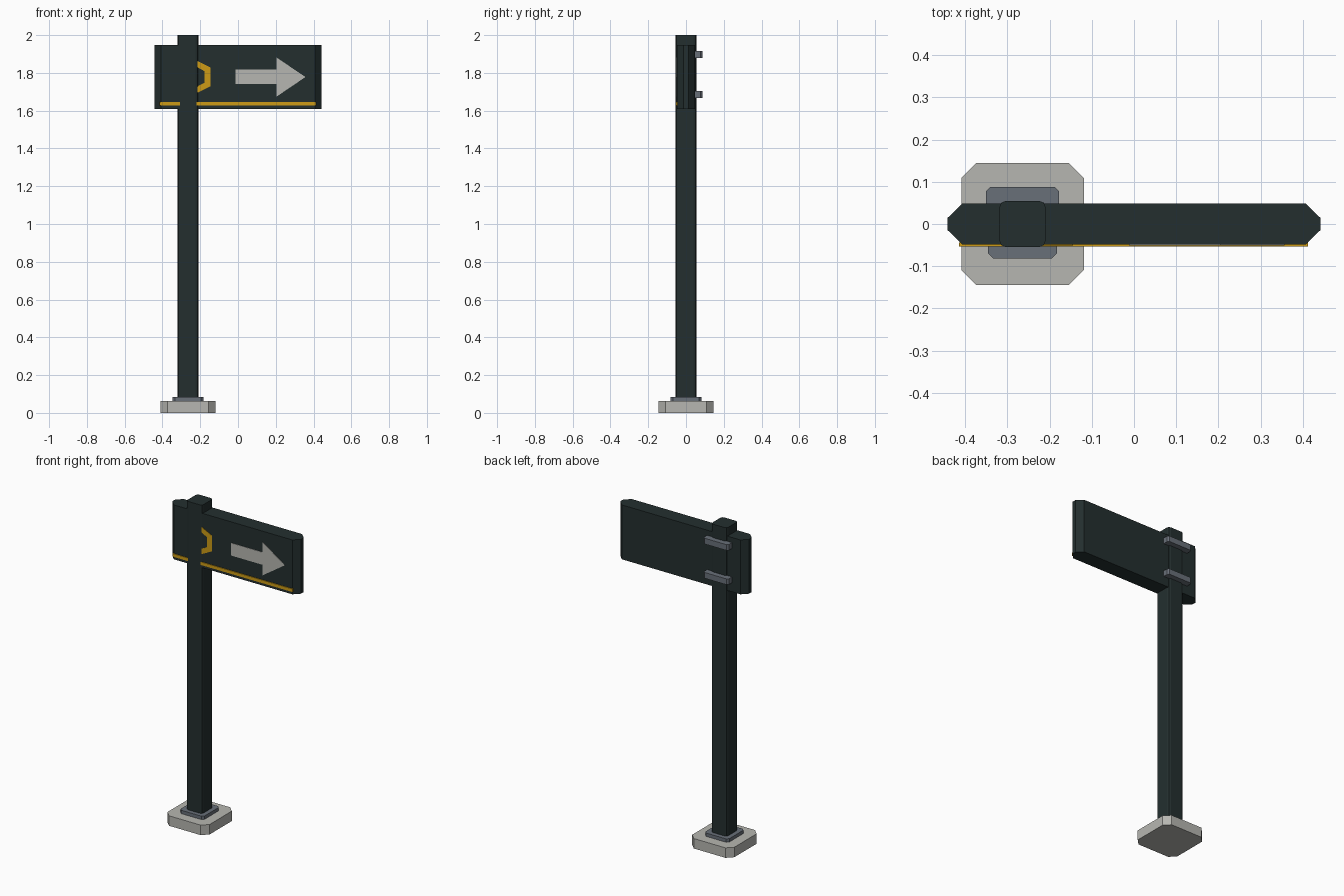
import bpy
import bmesh

cube = bpy.data.objects.get("Cube")
if cube:
    bpy.data.objects.remove(cube, do_unlink=True)


def material(name, rgb):
    m = bpy.data.materials.new(name)
    m.use_nodes = True
    m.diffuse_color = (*rgb, 1)
    m.node_tree.nodes["Principled BSDF"].inputs["Base Color"].default_value = (*rgb, 1)
    return m


DARK = material("dark green paint", (0.017, 0.028, 0.028))
PALE = material("pale grey", (0.47, 0.47, 0.44))
STEEL = material("steel grey", (0.14, 0.16, 0.19))
AMBER = material("amber", (0.61, 0.33, 0.008))


def prism(name, points, low, high, mat, axis="z"):
    """Extrude an outline: (x, y) along z, or (x, z) along y."""
    def place(p, h):
        return (p[0], p[1], h) if axis == "z" else (p[0], h, p[1])
    bm = bmesh.new()
    face = bm.faces.new([bm.verts.new(place(p, low)) for p in points])
    new = bmesh.ops.extrude_face_region(bm, geom=[face])["geom"]
    for v in new:
        if isinstance(v, bmesh.types.BMVert):
            v.co = place((v.co.x, v.co.y if axis == "z" else v.co.z), high)
    bmesh.ops.recalc_face_normals(bm, faces=bm.faces)
    mesh = bpy.data.meshes.new(name)
    bm.to_mesh(mesh)
    bm.free()
    mesh.materials.append(mat)
    obj = bpy.data.objects.new(name, mesh)
    bpy.context.collection.objects.link(obj)
    return obj


def chamfered(cx, hx, hy, a, b):
    """Rectangle outline with corners cut by a in x and b in y."""
    return [(cx - hx + a, -hy), (cx + hx - a, -hy), (cx + hx, -hy + b), (cx + hx, hy - b),
            (cx + hx - a, hy), (cx - hx + a, hy), (cx - hx, hy - b), (cx - hx, -hy + b)]


POST_X = -0.264

# Footing, flange and post
prism("footing", chamfered(POST_X, 0.145, 0.145, 0.036, 0.036), 0, 0.062, PALE)
prism("flange", chamfered(POST_X, 0.082, 0.082, 0.013, 0.013), 0.062, 0.083, STEEL)
post = prism("post", [(POST_X + x, y) for x, y in
                      ((-0.055, -0.055), (0.055, -0.055), (0.055, 0.055), (-0.055, 0.055))],
             0.083, 2.0, DARK)
bevel = post.modifiers.new("rounded corners", "BEVEL")
bevel.width = 0.016
bevel.segments = 2
bevel.limit_method = "WEIGHT"
weights = post.data.attributes.new("bevel_weight_edge", "FLOAT", "EDGE")
for e in post.data.edges:
    a, b = (post.data.vertices[i].co for i in e.vertices)
    weights.data[e.index].value = 1.0 if abs(a.z - b.z) > 1 else 0.0

# Sign panel with tapered ends
prism("sign_panel", chamfered(0, 0.442, 0.048, 0.035, 0.034), 1.61, 1.948, DARK)

# Painted details on the front
FRONT = -0.0475
prism("stripe", [(-0.415, 1.627), (0.412, 1.627), (0.412, 1.646), (-0.415, 1.646)],
      -0.053, -0.044, AMBER, "y")
prism("arrow", [(-0.012, 1.74), (0.205, 1.74), (0.205, 1.675), (0.357, 1.778),
                (0.205, 1.881), (0.205, 1.818), (-0.012, 1.818)],
      FRONT - 0.003, FRONT, PALE, "y")
prism("bracket_mark", [(-0.225, 1.689), (-0.145, 1.73), (-0.145, 1.828), (-0.225, 1.868),
                       (-0.225, 1.834), (-0.177, 1.809), (-0.177, 1.748), (-0.225, 1.723)],
      FRONT - 0.003, FRONT, AMBER, "y")

# Clamp bars on the back
for name, z in (("lower_clamp", 1.685), ("upper_clamp", 1.898)):
    prism(name, [(POST_X - 0.086, 0.044), (POST_X + 0.086, 0.044), (POST_X + 0.086, 0.078),
                 (POST_X + 0.076, 0.088), (POST_X - 0.076, 0.088), (POST_X - 0.086, 0.078)],
          z - 0.018, z + 0.018, STEEL)
